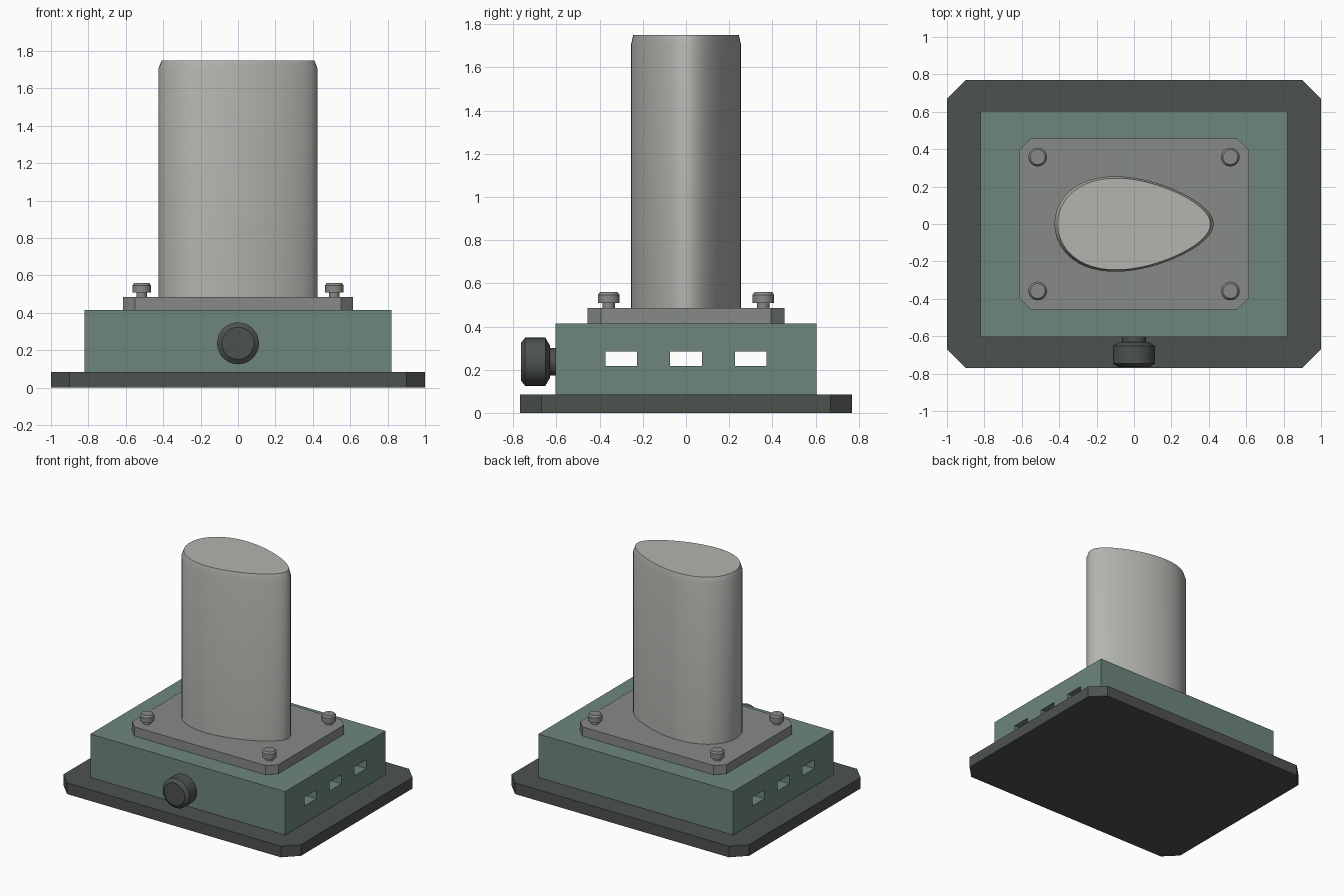
import bpy, bmesh
from math import sin, cos, tau, radians
from mathutils import Matrix

if "Cube" in bpy.data.objects:
    bpy.data.objects.remove(bpy.data.objects["Cube"])


def material(name, rgb):
    m = bpy.data.materials.new(name)
    m.diffuse_color = (*rgb, 1)
    m.use_nodes = True
    m.node_tree.nodes["Principled BSDF"].inputs["Base Color"].default_value = m.diffuse_color
    return m


DARK = material("dark_grey", (0.075, 0.085, 0.078))
GREEN = material("grey_green", (0.155, 0.24, 0.208))
STEEL = material("mid_grey", (0.24, 0.255, 0.24))
PALE = material("pale_grey", (0.45, 0.46, 0.43))


def loft(name, rings, mat, matrix=Matrix(), smooth=False):
    """Skin a stack of equal-length point rings and cap both ends."""
    bm = bmesh.new()
    loops = [[bm.verts.new(p) for p in ring] for ring in rings]
    n = len(loops[0])
    for a, b in zip(loops, loops[1:]):
        for i in range(n):
            j = (i + 1) % n
            bm.faces.new((a[i], a[j], b[j], b[i]))
    bm.faces.new(loops[0][::-1])
    bm.faces.new(loops[-1])
    bm.transform(matrix)
    bmesh.ops.recalc_face_normals(bm, faces=bm.faces)
    mesh = bpy.data.meshes.new(name)
    bm.to_mesh(mesh)
    bm.free()
    ob = bpy.data.objects.new(name, mesh)
    bpy.context.collection.objects.link(ob)
    if mat:
        mesh.materials.append(mat)
    if smooth:
        bpy.ops.object.select_all(action='DESELECT')
        ob.select_set(True)
        bpy.context.view_layer.objects.active = ob
        bpy.ops.object.shade_smooth_by_angle(angle=radians(25))
    return ob


def plate(name, hx, hy, z0, z1, c, mat):
    """Flat plate with corners cut by c."""
    pts = [(hx, -hy + c), (hx, hy - c), (hx - c, hy), (-hx + c, hy),
           (-hx, hy - c), (-hx, -hy + c), (-hx + c, -hy), (hx - c, -hy)]
    return loft(name, [[(x, y, z) for x, y in pts] for z in (z0, z1)], mat)


def box(name, x, y, z, mat=None):
    pts = [(x[0], y[0]), (x[1], y[0]), (x[1], y[1]), (x[0], y[1])]
    return loft(name, [[(a, b, h) for a, b in pts] for h in z], mat)


def lathe(name, profile, n, mat, matrix):
    """Turn (radius, height) pairs about z."""
    rings = [[(r * cos(tau * i / n), r * sin(tau * i / n), h) for i in range(n)]
             for r, h in profile]
    return loft(name, rings, mat, matrix, smooth=True)


# Base and mounting flange
plate("base_plate", 1.0, 0.77, 0, 0.085, 0.1, DARK)
plate("flange", 0.615, 0.457, 0.415, 0.485, 0.063, STEEL)

# Housing with three slots running through from side to side
housing = box("housing", (-0.82, 0.82), (-0.605, 0.605), (0.085, 0.415), GREEN)
for k in (-1, 0, 1):
    y = 0.3 * k
    cutter = box(f"slot_cutter_{k + 2}", (-0.95, 0.95), (y - 0.073, y + 0.073), (0.217, 0.284))
    cutter.hide_render = True
    cutter.display_type = 'WIRE'
    mod = housing.modifiers.new("slot", 'BOOLEAN')
    mod.operation = 'DIFFERENCE'
    mod.solver = 'EXACT'
    mod.object = cutter
# Bake the slots and drop the cutters
graph = bpy.context.evaluated_depsgraph_get()
baked = bpy.data.meshes.new_from_object(housing.evaluated_get(graph))
housing.modifiers.clear()
housing.data = baked
for ob in [o for o in bpy.data.objects if o.name.startswith("slot_cutter")]:
    bpy.data.objects.remove(ob)

# Egg-section column with a chamfered top
N = 64


def egg(s, z):
    return [(s * 0.425 * cos(t), s * 0.247 * sin(t) * (1 - 0.264 * cos(t)), z)
            for t in (tau * i / N for i in range(N))]


loft("column", [egg(1, 0.485), egg(1, 1.707), egg(0.96, 1.75)], PALE, smooth=True)

# Bolts at the flange corners
for sx in (-1, 1):
    for sy in (-1, 1):
        lathe("bolt", [(0.028, 0.485), (0.028, 0.508), (0.05, 0.508), (0.05, 0.547), (0.04, 0.56)],
              24, STEEL, Matrix.Translation((0.515 * sx, 0.358 * sy, 0)))

# Front knob on a short stem, turned to point at -y
lathe("knob", [(0.063, 0.605), (0.063, 0.63), (0.075, 0.63), (0.112, 0.652),
               (0.112, 0.745), (0.086, 0.765)],
      32, DARK, Matrix.Translation((0, 0, 0.237)) @ Matrix.Rotation(radians(90), 4, 'X'))
